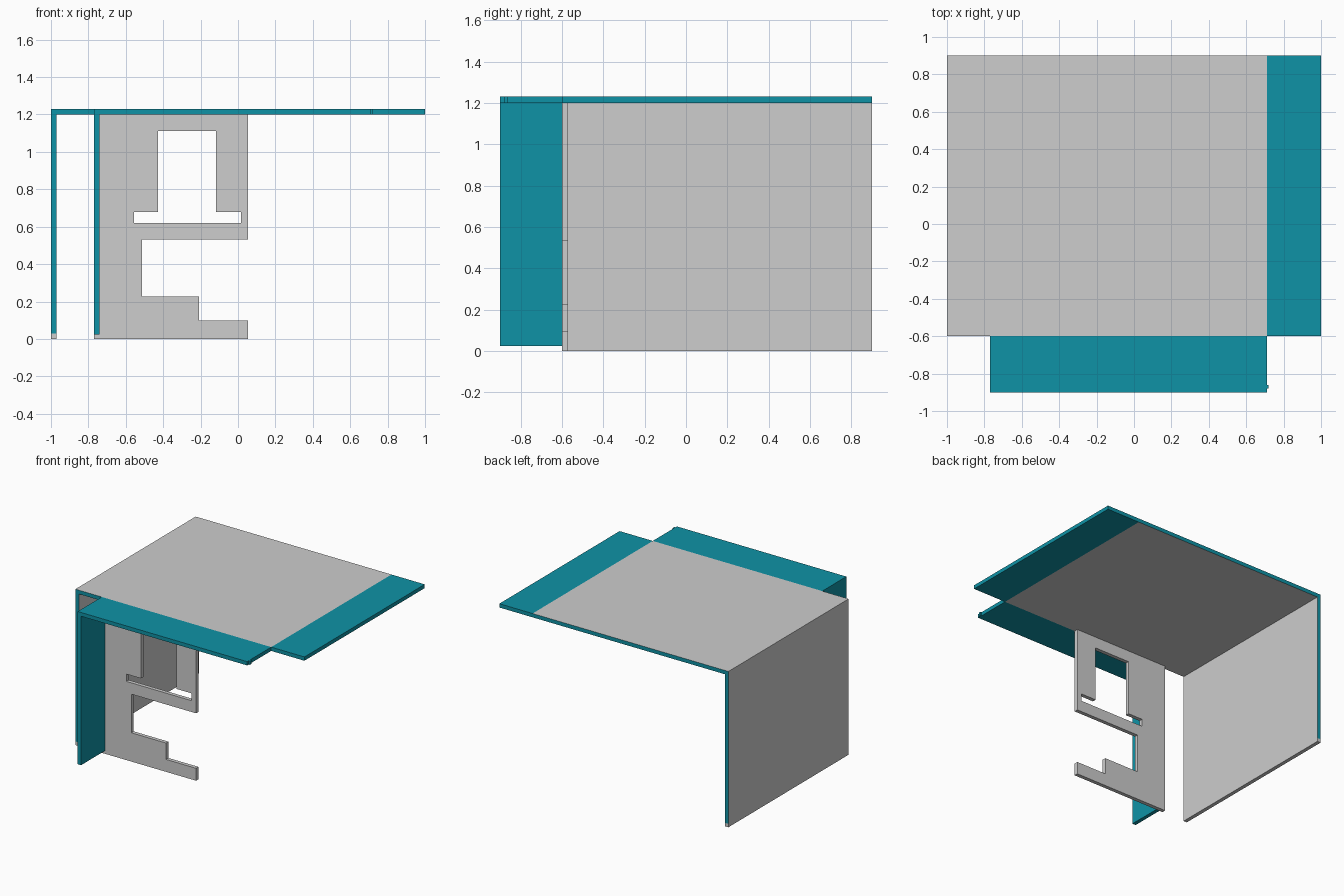
import bpy, bmesh
from mathutils import Vector

if "Cube" in bpy.data.objects:
    bpy.data.objects.remove(bpy.data.objects["Cube"])


def material(name, rgb):
    m = bpy.data.materials.new(name)
    m.diffuse_color = (*rgb, 1)
    m.use_nodes = True
    m.node_tree.nodes["Principled BSDF"].inputs["Base Color"].default_value = m.diffuse_color
    return m


GREY = material("light grey", (0.61, 0.61, 0.61))
TEAL = material("teal", (0.0048, 0.29, 0.38))


def sheet(name, solids, cuts, place, offset, is_grey):
    """Flat board: union of solid rectangles minus cut rectangles, thickened by offset.
    Rectangles are (u0, v0, u1, v1); place maps (u, v) to 3D."""
    rects = solids + cuts
    us = sorted({u for r in rects for u in (r[0], r[2])})
    vs = sorted({v for r in rects for v in (r[1], r[3])})
    inside = lambda r, u, v: r[0] < u < r[2] and r[1] < v < r[3]
    bm = bmesh.new()
    grid = {}

    def vert(u, v):
        if (u, v) not in grid:
            grid[u, v] = bm.verts.new(place(u, v))
        return grid[u, v]

    for u0, u1 in zip(us, us[1:]):
        for v0, v1 in zip(vs, vs[1:]):
            u, v = (u0 + u1) / 2, (v0 + v1) / 2
            if any(inside(r, u, v) for r in solids) and not any(inside(r, u, v) for r in cuts):
                bm.faces.new([vert(u0, v0), vert(u1, v0), vert(u1, v1), vert(u0, v1)])
    base = bm.faces[:]
    res = bmesh.ops.extrude_face_region(bm, geom=base, use_keep_orig=True)
    bmesh.ops.translate(bm, vec=Vector(offset),
                        verts=[g for g in res["geom"] if isinstance(g, bmesh.types.BMVert)])
    bmesh.ops.recalc_face_normals(bm, faces=bm.faces[:])
    bm.normal_update()
    for f in bm.faces:
        f.material_index = 0 if is_grey(f.calc_center_median(), f.normal) else 1
    me = bpy.data.meshes.new(name)
    bm.to_mesh(me)
    bm.free()
    me.materials.append(GREY)
    me.materials.append(TEAL)
    ob = bpy.data.objects.new(name, me)
    bpy.context.collection.objects.link(ob)
    return ob


# Roof slab with a front flap; grey field on top and underside, teal edges and borders
sheet("roof_slab",
      [(-1, -0.6, 0.71, 0.9), (0.71, -0.6, 1, 0.9), (-0.77, -0.9, 0.71, -0.6)], [],
      lambda u, v: (u, v, 1.2), (0, 0, 0.03),
      lambda c, n: (abs(n.z) > 0.5 and c.x < 0.71 and c.y > -0.6) or n.x < -0.5 and c.x < -0.99)

# Small nib on the flap's right edge
sheet("flap_nib", [(0.71, -0.88, 0.72, -0.862)], [],
      lambda u, v: (u, v, 1.2), (0, 0, 0.03), lambda c, n: False)

# Left wall: grey faces, teal edge strips above a grey foot
sheet("left_wall", [(-0.6, 0, 0.9, 0.028), (-0.6, 0.028, 0.9, 1.2)], [],
      lambda u, v: (-1, u, v), (0.03, 0, 0),
      lambda c, n: abs(n.y) < 0.5 or c.z < 0.028)

# Front fin carrying the flap
sheet("front_fin", [(-0.9, 0.025, -0.6, 1.2)], [],
      lambda u, v: (-0.77, u, v), (0.03, 0, 0), lambda c, n: False)

# Front board with a window, a sill slot and a stepped notch open to the right
sheet("front_board", [(-0.77, 0, 0.054, 1.2)],
      [(-0.427, 0.679, -0.117, 1.111),
       (-0.555, 0.621, 0.016, 0.679),
       (-0.512, 0.227, 0.054, 0.532),
       (-0.208, 0.098, 0.054, 0.227)],
      lambda u, v: (u, -0.6, v), (0, 0.03, 0), lambda c, n: True)
